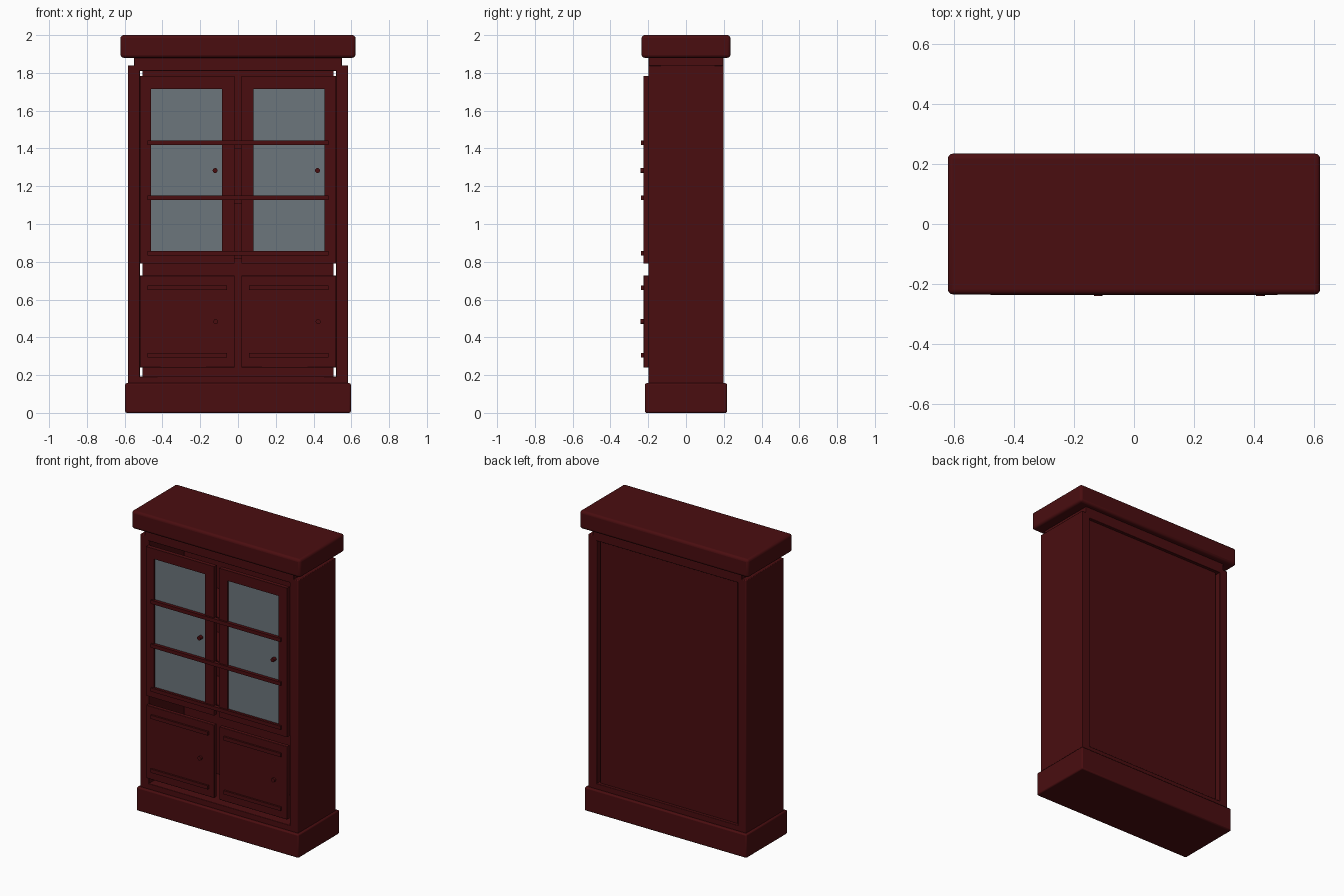
import bpy
import math

cube = bpy.data.objects.get("Cube")
if cube:
    bpy.data.objects.remove(cube, do_unlink=True)


def make_material(name, color):
    mat = bpy.data.materials.new(name)
    mat.use_nodes = True
    mat.diffuse_color = (*color, 1)
    mat.node_tree.nodes["Principled BSDF"].inputs["Base Color"].default_value = (*color, 1)
    return mat


wood = make_material("dark red wood", (0.068, 0.004, 0.005))
glass = make_material("grey glass", (0.15, 0.18, 0.20))


def box(name, x, y, z, mat=wood, bevel=0.0, segments=2):
    """Box from (min, max) ranges, with an optional rounded edge."""
    center = [(a + b) / 2 for a, b in (x, y, z)]
    bpy.ops.mesh.primitive_cube_add(size=1, location=center)
    obj = bpy.context.object
    obj.name = name
    obj.scale = [b - a for a, b in (x, y, z)]
    bpy.ops.object.transform_apply(location=False, rotation=False, scale=True)
    obj.data.materials.append(mat)
    if bevel:
        mod = obj.modifiers.new("rounded edges", "BEVEL")
        mod.width = bevel
        mod.segments = segments
        bpy.ops.object.shade_smooth_by_angle(angle=math.radians(35))
    return obj


def knob(name, x, z):
    bpy.ops.mesh.primitive_cylinder_add(
        vertices=16, radius=0.013, depth=0.025,
        location=(x, -0.2275, z), rotation=(math.pi / 2, 0, 0))
    obj = bpy.context.object
    obj.name = name
    obj.data.materials.append(wood)
    bpy.ops.object.shade_smooth_by_angle(angle=math.radians(35))


# Carcass
BODY = (-0.198, 0.198)
box("plinth", (-0.597, 0.597), (-0.217, 0.217), (0, 0.157), bevel=0.008)
box("cornice", (-0.622, 0.622), (-0.235, 0.235), (1.88, 2.0), bevel=0.016, segments=3)
box("top_panel", (-0.55, 0.55), BODY, (1.81, 1.885), bevel=0.003)
box("bottom_panel", (-0.53, 0.53), BODY, (0.15, 0.193), bevel=0.003)
box("back_panel", (-0.505, 0.505), (0.155, 0.178), (0.18, 1.82))
for side, s in (("right", -1), ("left", 1)):
    box(side + "_side_panel", sorted((s * 0.52, s * 0.582)), BODY, (0.15, 1.84), bevel=0.004)

# Interior shelves and the glazing bars in front of them
for i, z in enumerate((0.845, 1.138, 1.43)):
    box(f"shelf_{i + 1}", (-0.5, 0.5), (-0.185, 0.16), (z - 0.03, z))
    box(f"glazing_bar_{i + 1}", (-0.478, 0.478), (-0.237, -0.212), (z - 0.012, z + 0.012))

# Doors: a glazed pair above a panelled pair
DOOR = (-0.225, -0.197)
UPPER, PANE = (0.79, 1.783), (0.858, 1.715)
for side, x0, x1, pane in (("right", -0.52, -0.018, (-0.46, -0.085)),
                           ("left", 0.018, 0.52, (0.081, 0.457))):
    name = side + "_upper_door_"
    box(name + "stile_a", (x0, pane[0]), DOOR, UPPER)
    box(name + "stile_b", (pane[1], x1), DOOR, UPPER)
    box(name + "bottom_rail", pane, DOOR, (UPPER[0], PANE[0]))
    box(name + "top_rail", pane, DOOR, (PANE[1], UPPER[1]))
    box(name + "glass", pane, (-0.215, -0.208), PANE, glass)
    knob(name + "knob", pane[1] - 0.036, 1.283)

    name = side + "_lower_door"
    box(name, (x0, x1), DOOR, (0.24, 0.727), bevel=0.003)
    for label, z in (("lower", 0.304), ("upper", 0.663)):
        box(f"{name}_{label}_moulding", (x0 + 0.04, x1 - 0.04),
            (-0.237, -0.22), (z - 0.012, z + 0.012))
    knob(name + "_knob", pane[1] - 0.033, 0.483)
